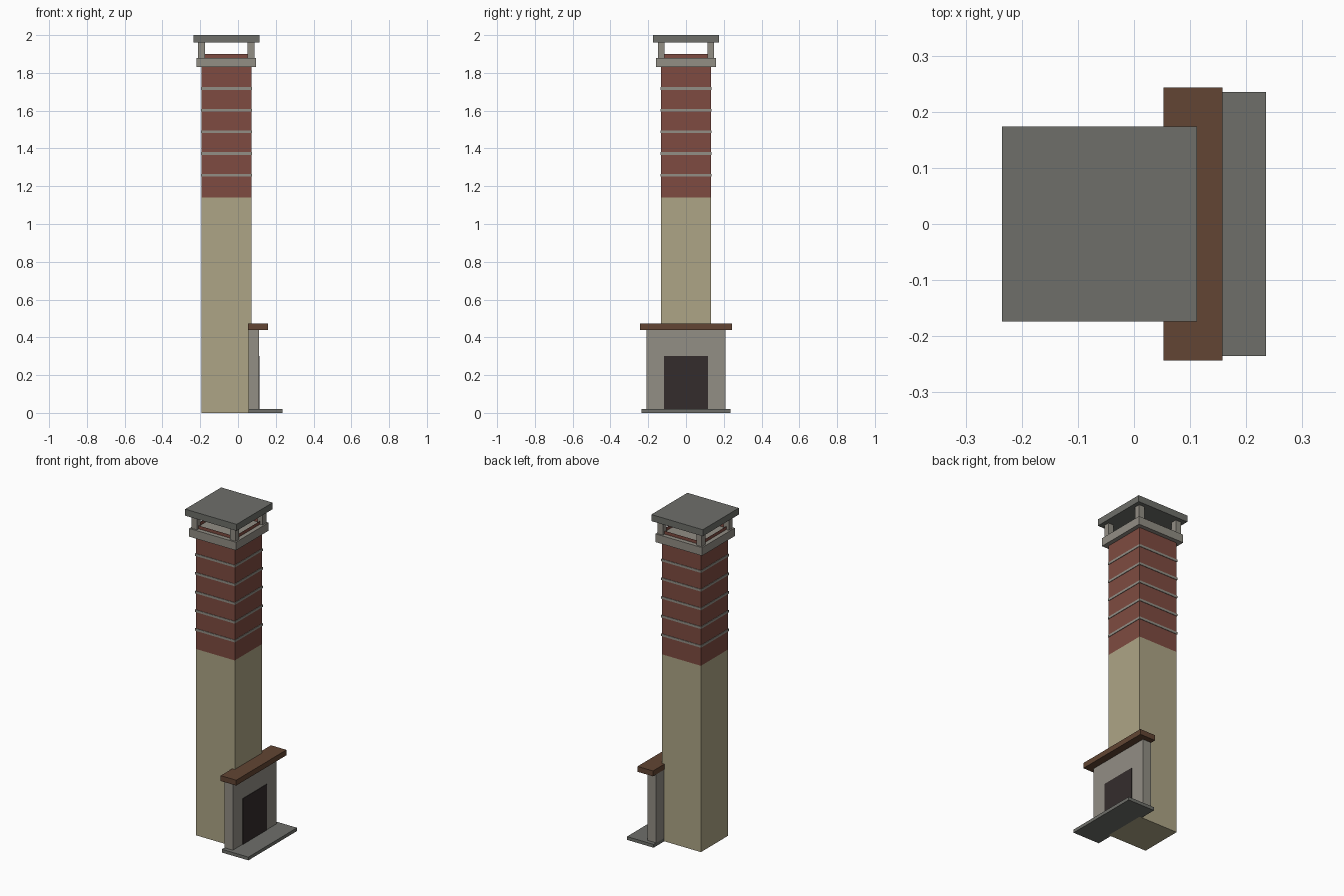
import bpy
import bmesh

cube = bpy.data.objects.get("Cube")
if cube:
    bpy.data.objects.remove(cube, do_unlink=True)


def material(name, rgb):
    """Flat material from 0-255 sRGB values."""
    linear = [((c / 255 + 0.055) / 1.055) ** 2.4 for c in rgb] + [1]
    mat = bpy.data.materials.new(name)
    mat.use_nodes = True
    mat.diffuse_color = linear
    mat.node_tree.nodes["Principled BSDF"].inputs["Base Color"].default_value = linear
    return mat


plaster = material("cream_plaster", (174, 165, 134))
brick = material("red_brick", (126, 75, 65))
stone = material("light_stone", (146, 142, 133))
slate = material("dark_slate", (110, 111, 106))
wood = material("brown_wood", (98, 69, 51))
soot = material("soot_black", (52, 44, 44))


def box(name, x, y, z, mat):
    """Box from (min, max) pairs; the mesh is centred on its origin."""
    size = [b - a for a, b in (x, y, z)]
    mesh = bpy.data.meshes.new(name)
    bm = bmesh.new()
    bmesh.ops.create_cube(bm, size=1)
    bmesh.ops.scale(bm, vec=size, verts=bm.verts)
    bm.to_mesh(mesh)
    bm.free()
    mesh.materials.append(mat)
    obj = bpy.data.objects.new(name, mesh)
    obj.location = [(a + b) / 2 for a, b in (x, y, z)]
    bpy.context.collection.objects.link(obj)
    return obj


STACK_X = -0.0615   # centre line of the chimney
HALF = 0.132        # half width of the chimney


def square_block(name, half, bottom, top, mat):
    return box(name, (STACK_X - half, STACK_X + half), (-half, half), (bottom, top), mat)


# Chimney stack: plastered shaft with a brick upper part, open as a flue
square_block("plaster_shaft", HALF, 0, 1.14, plaster)
shaft = square_block("brick_shaft", HALF, 1.14, 1.90, brick)
bm = bmesh.new()
bm.from_mesh(shaft.data)
bm.faces.ensure_lookup_table()
top = max(bm.faces, key=lambda f: f.calc_center_median().z)
bmesh.ops.inset_region(bm, faces=[top], thickness=0.03)
bmesh.ops.translate(bm, vec=(0, 0, -0.3), verts=top.verts)
bm.to_mesh(shaft.data)
bm.free()

# Mortar bands around the brickwork
for i in range(5):
    z = 1.259 + i * 0.1145
    square_block(f"mortar_band_{i + 1}", HALF + 0.003, z - 0.007, z + 0.007, stone)

# Crown: collar, four corner posts and cap slab
collar = square_block("crown_collar", 0.158, 1.83, 1.88, stone)
for sx, side in ((-1, "right"), (1, "left")):
    for sy, end in ((-1, "front"), (1, "back")):
        px, py = STACK_X + sx * 0.131, sy * 0.131
        box(f"cap_post_{end}_{side}", (px - 0.018, px + 0.018),
            (py - 0.018, py + 0.018), (1.88, 1.96), stone)
square_block("cap_slab", 0.174, 1.96, 2.0, slate)

# Fireplace on the left side of the stack
box("hearth", (0.055, 0.235), (-0.235, 0.235), (0, 0.02), slate)
box("fireplace_surround", (0.055, 0.112), (-0.21, 0.21), (0.02, 0.44), stone)
box("firebox_opening", (0.108, 0.115), (-0.116, 0.116), (0.02, 0.30), soot)
box("mantel_shelf", (0.053, 0.158), (-0.243, 0.243), (0.44, 0.473), wood)
